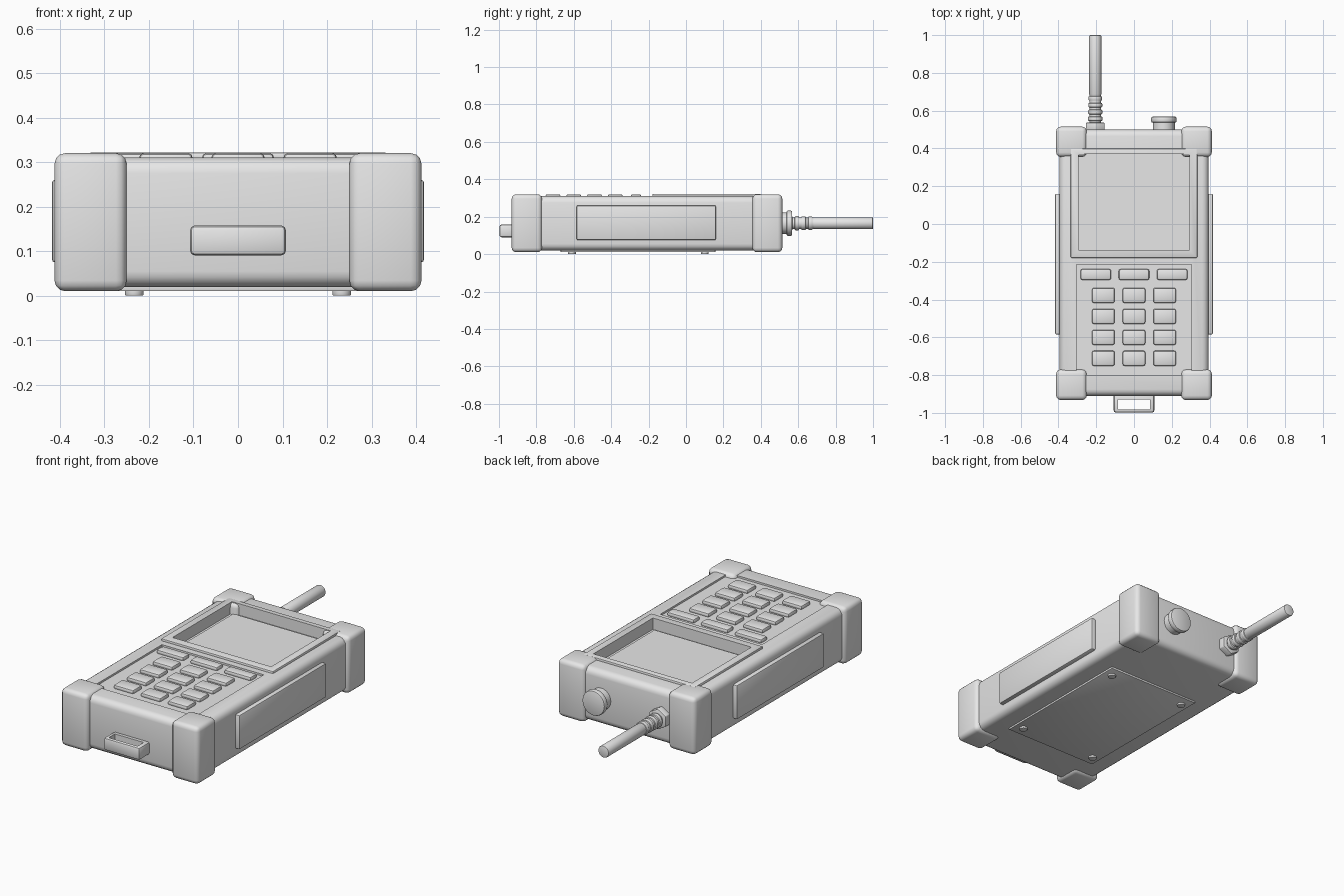
import bpy
import math

cube = bpy.data.objects.get("Cube")
if cube:
    bpy.data.objects.remove(cube, do_unlink=True)

grey = bpy.data.materials.new("grey plastic")
grey.use_nodes = True
grey.diffuse_color = (0.8, 0.8, 0.8, 1)
grey.node_tree.nodes["Principled BSDF"].inputs["Base Color"].default_value = (0.8, 0.8, 0.8, 1)


def activate(ob):
    bpy.ops.object.select_all(action="DESELECT")
    ob.select_set(True)
    bpy.context.view_layer.objects.active = ob


def finish(ob, name, bevel=0, segments=2):
    """Name, colour, bevel and shade a part."""
    ob.name = name
    ob.data.materials.append(grey)
    activate(ob)
    bpy.ops.object.transform_apply(location=False, rotation=True, scale=True)
    if bevel:
        mod = ob.modifiers.new("bevel", "BEVEL")
        mod.width, mod.segments = bevel, segments
        mod.limit_method, mod.angle_limit = "ANGLE", math.radians(40)
        bpy.ops.object.modifier_apply(modifier=mod.name)
    bpy.ops.object.shade_smooth_by_angle(angle=math.radians(35))
    return ob


def box(name, x, y, z, bevel=0, segments=2):
    """Box from (low, high) spans on each axis."""
    spans = (x, y, z)
    bpy.ops.mesh.primitive_cube_add(size=1, location=[(a + b) / 2 for a, b in spans])
    ob = bpy.context.object
    ob.scale = [b - a for a, b in spans]
    return finish(ob, name, bevel, segments)


def rod(name, x, z, y0, y1, radius, bevel=0, sides=32):
    """Cylinder along y."""
    bpy.ops.mesh.primitive_cylinder_add(vertices=sides, radius=radius, depth=y1 - y0,
                                        location=(x, (y0 + y1) / 2, z),
                                        rotation=(math.pi / 2, 0, 0))
    return finish(bpy.context.object, name, bevel)


def cut(ob, x, y, z):
    """Subtract a box from a part."""
    cutter = box("cutter", x, y, z)
    cutter.hide_render = True
    mod = ob.modifiers.new("cut", "BOOLEAN")
    mod.operation, mod.solver, mod.object = "DIFFERENCE", "EXACT", cutter
    activate(ob)
    bpy.ops.object.modifier_apply(modifier=mod.name)
    bpy.data.objects.remove(cutter, do_unlink=True)
    bpy.ops.object.shade_smooth_by_angle(angle=math.radians(35))


# Main case with screen well and shallow keypad recess
case = box("case", (-0.395, 0.395), (-0.91, 0.5), (0.02, 0.31), 0.035, 4)
screen_x, screen_y = (-0.295, 0.295), (-0.138, 0.37)
cut(case, screen_x, screen_y, (0.26, 0.4))
cut(case, (-0.305, 0.305), (-0.8, -0.215), (0.3, 0.4))

# Screen and its raised bezel
box("screen", (-0.28, 0.28), (-0.13, 0.36), (0.255, 0.264))
bezel = box("screen_bezel", (-0.335, 0.335), (-0.18, 0.4), (0.3, 0.322), 0.006)
cut(bezel, screen_x, screen_y, (0.2, 0.4))

# Corner bumpers and side grips
for side, s in (("left", 1), ("right", -1)):
    for end, y in (("front", (-0.932, -0.77)), ("back", (0.355, 0.515))):
        box(f"{end}_{side}_bumper", sorted((s * 0.25, s * 0.412)), y, (0.01, 0.32), 0.024, 3)
    box(f"{side}_grip", sorted((s * 0.38, s * 0.418)), (-0.585, 0.16), (0.075, 0.26), 0.007)

# Soft keys above the keypad, then four rows of number keys
for col in (-1, 0, 1):
    x = col * 0.202
    box("soft_key", (x - 0.081, x + 0.081), (-0.296, -0.239), (0.295, 0.32), 0.01)
    x = col * 0.162
    for row in range(4):
        y = -0.378 - row * 0.111
        box("number_key", (x - 0.06, x + 0.06), (y - 0.04, y + 0.04), (0.295, 0.32), 0.01)

# Strap loop at the front
loop = box("strap_loop", (-0.108, 0.108), (-0.998, -0.9), (0.09, 0.158), 0.012)
cut(loop, (-0.086, 0.086), (-0.982, -0.93), (0, 0.3))

# Bottom cover with four small feet
box("bottom_cover", (-0.28, 0.28), (-0.67, 0.157), (0.01, 0.03), 0.003)
for x in (-0.233, 0.233):
    for y in (-0.61, 0.1):
        bpy.ops.mesh.primitive_cylinder_add(vertices=24, radius=0.021, depth=0.02,
                                            location=(x, y, 0.01))
        finish(bpy.context.object, "foot", 0.003)

# Antenna: hexagonal nut, ribbed collar and whip
ax, az = -0.205, 0.165
rod("antenna_nut", ax, az, 0.49, 0.537, 0.056, 0.004, 6)
rod("antenna_collar", ax, az, 0.53, 0.69, 0.031)
for i in range(4):
    y = 0.545 + i * 0.036
    rod("antenna_rib", ax, az, y, y + 0.024, 0.039 - i * 0.001, 0.006)
rod("antenna_whip", ax, az, 0.68, 1.0, 0.032, 0.006)

# Control knob
rod("knob_neck", 0.158, az, 0.49, 0.545, 0.058)
rod("knob", 0.158, az, 0.537, 0.568, 0.067, 0.007)
